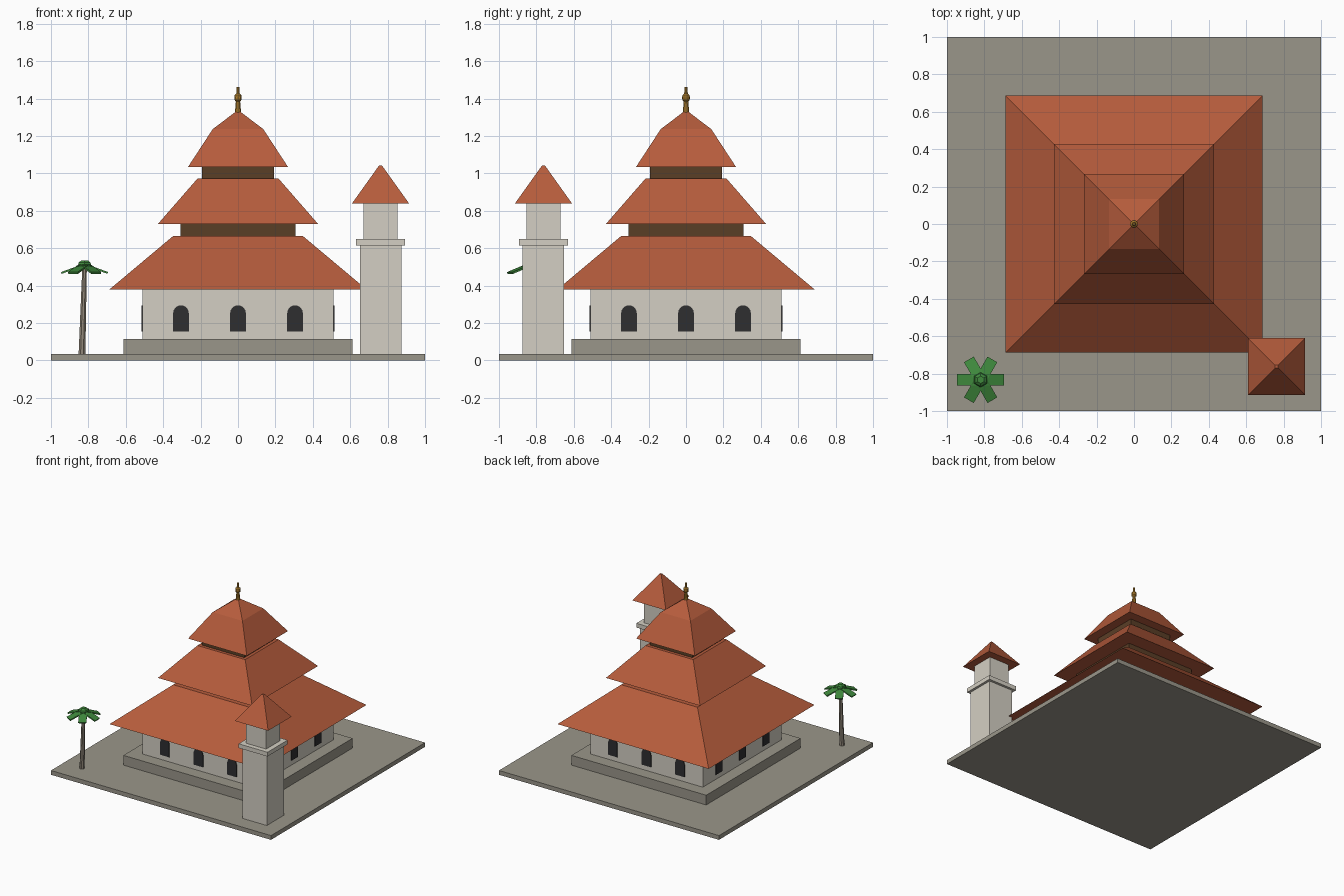
import bpy, bmesh, math
from mathutils import Matrix, Vector

if "Cube" in bpy.data.objects:
    bpy.data.objects.remove(bpy.data.objects["Cube"])


def material(name, rgb):
    m = bpy.data.materials.new(name)
    lin = [((c / 255 + 0.055) / 1.055) ** 2.4 for c in rgb]
    m.diffuse_color = (*lin, 1)
    m.use_nodes = True
    m.node_tree.nodes["Principled BSDF"].inputs["Base Color"].default_value = m.diffuse_color
    return m


TILE = material("terracotta tile", (182, 92, 60))
PLASTER = material("pale plaster", (212, 207, 195))
STONE = material("grey stone", (154, 150, 138))
WOOD = material("dark wood", (90, 62, 38))
GLASS = material("window black", (46, 46, 48))
GOLD = material("gold", (184, 134, 48))
LEAF = material("leaf green", (62, 136, 60))
BARK = material("palm bark", (146, 136, 122))


def finish(name, bm, mat):
    bmesh.ops.recalc_face_normals(bm, faces=bm.faces)
    me = bpy.data.meshes.new(name)
    bm.to_mesh(me)
    bm.free()
    me.materials.append(mat)
    ob = bpy.data.objects.new(name, me)
    bpy.context.collection.objects.link(ob)
    return ob


def stack(name, rings, mat, sides=4, at=(0, 0)):
    """Closed stack of rings (x offset optional): (radius, z[, dx]).
    For four sides the radius is the half width."""
    bm = bmesh.new()
    k = math.sqrt(2) if sides == 4 else 1
    prev = None
    for r, z, *dx in rings:
        ox = at[0] + (dx[0] if dx else 0)
        ring = []
        for i in range(sides):
            a = 2 * math.pi * (i + 0.5) / sides
            ring.append(bm.verts.new((ox + k * r * math.cos(a), at[1] + k * r * math.sin(a), z)))
        if prev:
            for i in range(sides):
                j = (i + 1) % sides
                bm.faces.new((prev[i], prev[j], ring[j], ring[i]))
        else:
            bm.faces.new(ring[::-1])
        prev = ring
    bm.faces.new(prev)
    return finish(name, bm, mat)


# Ground slab, plinth and hall
stack("ground_slab", [(1, 0), (1, 0.035)], STONE)
stack("plinth", [(0.613, 0.03), (0.613, 0.115)], STONE)
stack("hall_walls", [(0.511, 0.11), (0.511, 0.385)], PLASTER)

# Three roof tiers with dark wooden necks between
stack("lower_roof", [(0.687, 0.38), (0.347, 0.665)], TILE)
stack("lower_neck", [(0.308, 0.66), (0.308, 0.735)], WOOD)
stack("middle_roof", [(0.428, 0.73), (0.217, 0.972)], TILE)
stack("upper_neck", [(0.192, 0.965), (0.192, 1.04)], WOOD)
stack("upper_roof", [(0.267, 1.035), (0.135, 1.237), (0.008, 1.333)], TILE)

# Finial
stack("finial", [(0.019, 1.31), (0.012, 1.385), (0.019, 1.392), (0.021, 1.405),
                 (0.019, 1.418), (0.010, 1.426), (0.007, 1.462)], GOLD, 10)

# Arched windows, three on each wall
W, Z0, SPRING, DEPTH = 0.042, 0.155, 0.253, 0.006
profile = [(-W, Z0), (W, Z0)] + [
    (W * math.cos(math.pi * i / 8), SPRING + W * math.sin(math.pi * i / 8)) for i in range(9)]
for side, label in enumerate(("front", "right", "back", "left")):
    turn = Matrix.Rotation(side * math.pi / 2, 4, 'Z')
    bm = bmesh.new()
    for cx in (-0.305, 0, 0.305):
        face = bm.faces.new([bm.verts.new((cx + x, -0.510, z)) for x, z in profile])
        out = bmesh.ops.extrude_face_region(bm, geom=[face])
        moved = [v for v in out["geom"] if isinstance(v, bmesh.types.BMVert)]
        bmesh.ops.translate(bm, verts=moved, vec=(0, -DEPTH - 0.001, 0))
    bm.transform(turn)
    finish(label + "_windows", bm, GLASS)

# Corner tower
T = (0.762, -0.762)
stack("tower_shaft", [(0.111, 0.03), (0.111, 0.62)], PLASTER, at=T)
stack("tower_balcony", [(0.131, 0.615), (0.131, 0.65)], PLASTER, at=T)
stack("tower_top", [(0.091, 0.645), (0.091, 0.845)], PLASTER, at=T)
stack("tower_roof", [(0.152, 0.84), (0.008, 1.042)], TILE, at=T)

# Palm tree: leaning trunk, crown and six drooping fronds
P = Vector((-0.82, -0.833, 0))
stack("palm_trunk", [(0.020, 0.005, -0.015), (0.013, 0.51, 0)], BARK, 8, P[:2])
stack("palm_crown", [(0.030, 0.497), (0.040, 0.512), (0.036, 0.524), (0.020, 0.535)], LEAF, 6, P[:2])
bm = bmesh.new()
for i in range(6):
    frond = (Matrix.Translation(P + Vector((0, 0, 0.513)))
             @ Matrix.Rotation(i * math.pi / 3, 4, 'Z')
             @ Matrix.Rotation(math.radians(20), 4, 'Y')
             @ Matrix.Translation((0.066, 0, 0))
             @ Matrix.Diagonal((0.132, 0.06, 0.010, 1)))
    bmesh.ops.create_cube(bm, size=1, matrix=frond)
finish("palm_fronds", bm, LEAF)
